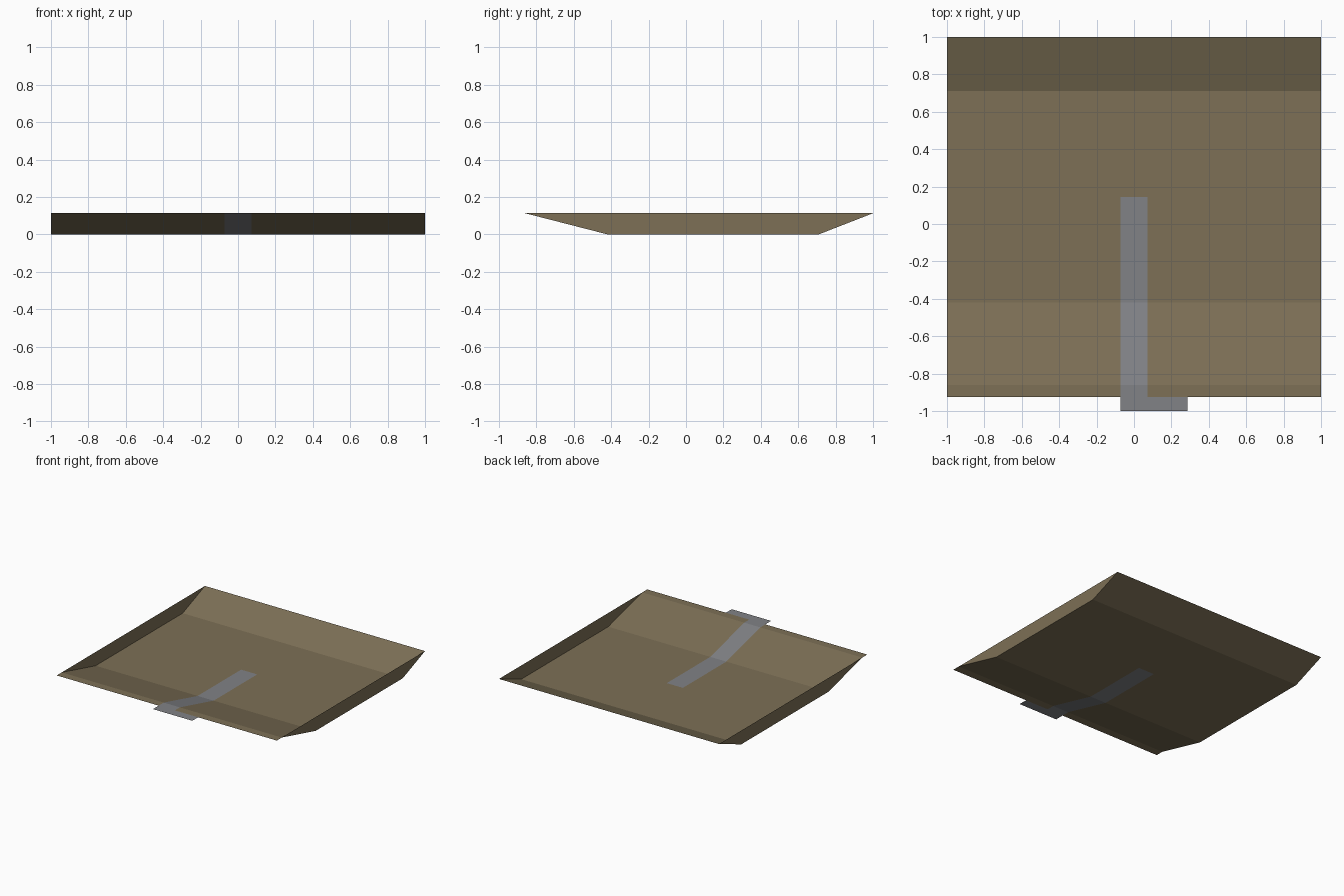
import bpy
import bmesh

if "Cube" in bpy.data.objects:
    bpy.data.objects.remove(bpy.data.objects["Cube"], do_unlink=True)


def material(name, rgb):
    m = bpy.data.materials.new(name)
    m.use_nodes = True
    m.diffuse_color = (*rgb, 1)
    m.node_tree.nodes["Principled BSDF"].inputs["Base Color"].default_value = (*rgb, 1)
    return m


brown = material("earth brown", (0.205, 0.162, 0.093))
grey = material("path grey", (0.22, 0.225, 0.24))

# Key depths of the basin section, front to back
TAB, LIP, RIM, FLOOR_F, PATH_END, FLOOR_B, BACK = -1, -0.925, -0.86, -0.42, 0.145, 0.71, 1
H = 0.113
HALF_PATH = 0.073
HEIGHT = {TAB: H, LIP: H, RIM: H, FLOOR_F: 0, PATH_END: 0, FLOOR_B: 0, BACK: H}


def build(name, mat, sheets=(), polygons=()):
    """Make one object from strips swept along the section and loose polygons."""
    bm = bmesh.new()
    for x0, x1, depths in sheets:
        rows = [[bm.verts.new((x, y, HEIGHT[y])) for x in (x0, x1)] for y in depths]
        for a, b in zip(rows, rows[1:]):
            bm.faces.new((a[0], a[1], b[1], b[0]))
    for points in polygons:
        bm.faces.new([bm.verts.new(p) for p in points])
    bmesh.ops.remove_doubles(bm, verts=bm.verts, dist=0.0001)
    mesh = bpy.data.meshes.new(name)
    bm.to_mesh(mesh)
    bm.free()
    mesh.materials.append(mat)
    obj = bpy.data.objects.new(name, mesh)
    bpy.context.collection.objects.link(obj)
    return obj


# Basin: a panel on each side of the path and one behind it
section = (LIP, RIM, FLOOR_F, PATH_END, FLOOR_B, BACK)
build("basin", brown, sheets=[
    (-1, -HALF_PATH, section),
    (HALF_PATH, 1, section),
    (-HALF_PATH, HALF_PATH, (PATH_END, FLOOR_B, BACK)),
])

# Upright side walls closing the section, facing outward
wall = [(y, HEIGHT[y]) for y in (RIM, FLOOR_F, FLOOR_B, BACK)]
build("left_wall", brown, polygons=[[(1, y, z) for y, z in wall]])
build("right_wall", brown, polygons=[[(-1, y, z) for y, z in reversed(wall)]])

# Path set flush into the basin, turning aside at the front
build("path", grey, sheets=[
    (-HALF_PATH, HALF_PATH, (TAB, LIP, RIM, FLOOR_F, PATH_END)),
    (HALF_PATH, 0.285, (TAB, LIP)),
])
